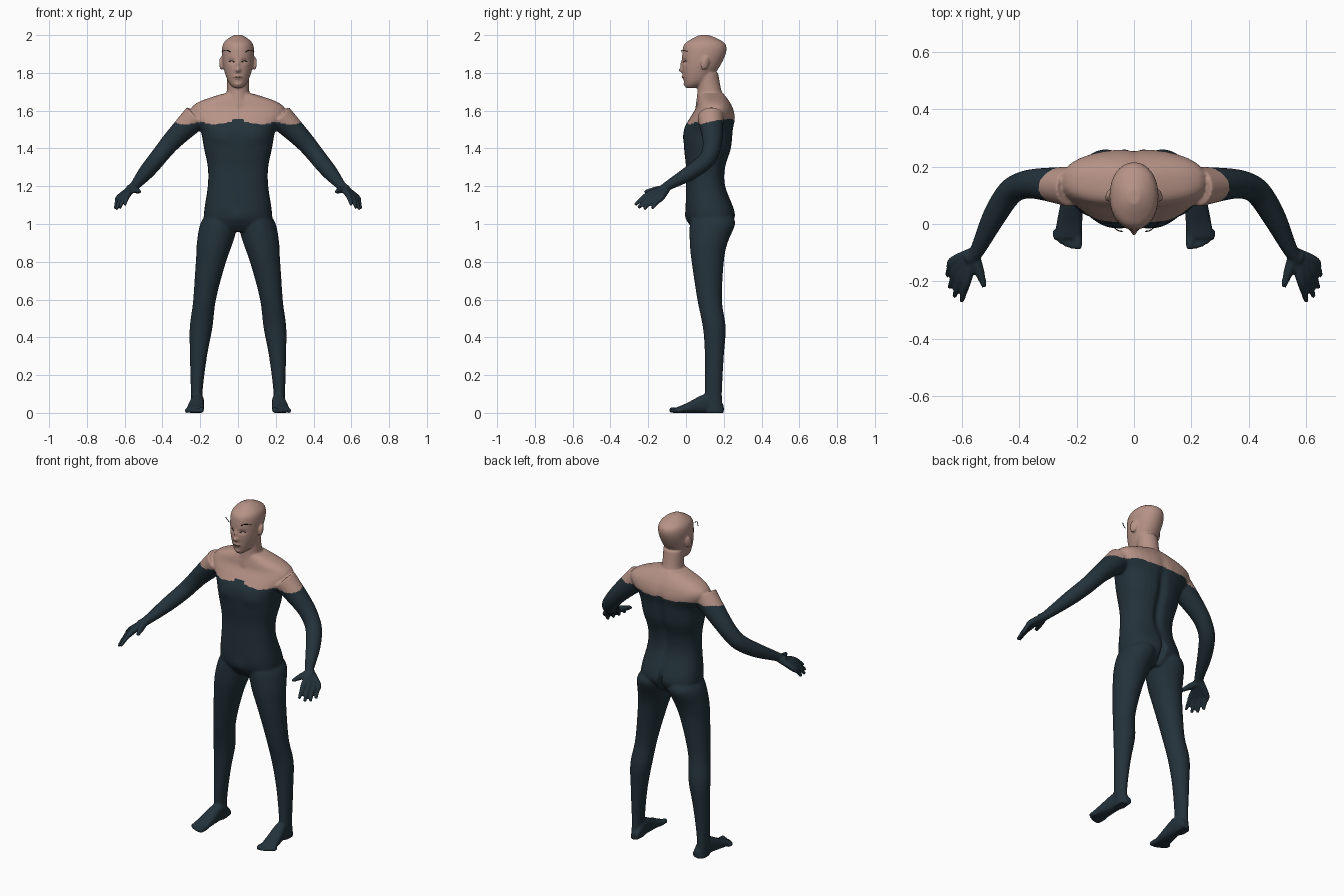
import bpy, bmesh, math
from mathutils import Vector, Matrix
from mathutils.bvhtree import BVHTree

cube = bpy.data.objects.get("Cube")
if cube:
    bpy.data.objects.remove(cube)


def material(name, *rgb):
    mat = bpy.data.materials.new(name)
    mat.use_nodes = True
    mat.diffuse_color = (*rgb, 1)
    shader = mat.node_tree.nodes["Principled BSDF"]
    shader.inputs["Base Color"].default_value = (*rgb, 1)
    shader.inputs["Roughness"].default_value = 0.7
    return mat


skin = material("skin", 0.47, 0.29, 0.24)
suit = material("dark_suit", 0.017, 0.032, 0.043)
black = material("brow_black", 0.01, 0.01, 0.01)
lip = material("lip_brown", 0.16, 0.07, 0.06)

bm = bmesh.new()


def refine(rows, steps=5):
    """Catmull-Rom interpolation between the rows of a station list."""
    last = len(rows) - 1
    result = []
    for i in range(last):
        before, start, end, after = rows[max(i - 1, 0)], rows[i], rows[i + 1], rows[min(i + 2, last)]
        for step in range(steps):
            t = step / steps
            result.append([b + t / 2 * (c - a + t * (2 * a - 5 * b + 4 * c - d + t * (3 * (b - c) + d - a)))
                           for a, b, c, d in zip(before, start, end, after)])
    return result + [list(rows[last])]


def signed_power(value, power):
    return math.copysign(abs(value) ** (2 / power), value)


def loft(rings, power=2, side=1, count=32):
    """Closed surface over rings of (centre, half axis, half axis)."""
    loops = []
    for centre, across, along in rings:
        loop = []
        for k in range(count):
            angle = math.tau * k / count
            point = (centre + across * signed_power(math.cos(angle), power)
                     + along * signed_power(math.sin(angle), power))
            loop.append(bm.verts.new((point.x * side, point.y, point.z)))
        loops.append(loop)
    faces = [bm.faces.new(loops[0]), bm.faces.new(loops[-1])]
    for lower, upper in zip(loops, loops[1:]):
        for k in range(count):
            after = (k + 1) % count
            faces.append(bm.faces.new((lower[k], lower[after], upper[after], upper[k])))
    bmesh.ops.recalc_face_normals(bm, faces=faces)


def column(rows, power=2, side=1, centre_x=lambda z: 0):
    """Upright part from rows of height, half width, front y, back y."""
    loft([(Vector((centre_x(z), (front + back) / 2, z)), Vector((width, 0, 0)),
           Vector((0, (back - front) / 2, 0)))
          for z, width, front, back in refine(rows)], power, side)


def tube(rows, side=1):
    """Round limb from rows of x, y, z, radius."""
    points = refine(rows)
    rings = []
    for i, (x, y, z, radius) in enumerate(points):
        ahead = Vector(points[min(i + 1, len(points) - 1)][:3])
        behind = Vector(points[max(i - 1, 0)][:3])
        direction = (ahead - behind).normalized()
        across = direction.cross(Vector((0.3, 0.2, 1))).normalized()
        rings.append((Vector((x, y, z)), across * radius, direction.cross(across) * radius))
    loft(rings, side=side)


# Torso with shoulders
column([(0.96, 0.09, 0.05, 0.2), (1, 0.17, 0.02, 0.24), (1.06, 0.18, 0, 0.26), (1.2, 0.16, 0, 0.21),
        (1.3, 0.16, 0, 0.21), (1.4, 0.18, -0.01, 0.24), (1.5, 0.2, -0.01, 0.25), (1.56, 0.24, 0.02, 0.26),
        (1.61, 0.25, 0.05, 0.25), (1.65, 0.2, 0.06, 0.23), (1.69, 0.08, 0.07, 0.2)], power=2.4)
# Neck
column([(1.62, 0.08, 0.05, 0.23), (1.7, 0.06, 0.06, 0.19), (1.8, 0.06, 0.06, 0.17)])
# Head
column([(1.72, 0.02, 0, 0.05), (1.75, 0.05, -0.01, 0.11), (1.82, 0.075, -0.02, 0.17), (1.9, 0.085, -0.02, 0.21),
        (1.95, 0.08, -0.01, 0.21), (1.98, 0.055, 0.03, 0.17), (2, 0.02, 0.07, 0.12)], power=2.1)

for side in (1, -1):
    # Leg, bowing outward towards the ankle
    column([(1.05, 0.08, 0.03, 0.24), (1, 0.1, 0.02, 0.26), (0.9, 0.095, 0.02, 0.22), (0.8, 0.08, 0.03, 0.2),
            (0.6, 0.06, 0.06, 0.19), (0.45, 0.06, 0.09, 0.21), (0.3, 0.045, 0.1, 0.2), (0.1, 0.03, 0.1, 0.19),
            (0, 0.03, 0.1, 0.2)], side=side, centre_x=lambda z: 0.22 - 0.12 * z * z)

    # Foot, from heel to ball: y, half width, height
    foot = [(0.2, 0.02, 0.04), (0.15, 0.03, 0.09), (0.1, 0.035, 0.1), (0, 0.045, 0.05), (-0.05, 0.045, 0.03)]
    loft([(Vector((0.225 - y / 10, y, height / 2)), Vector((width, 0, 0)), Vector((0, 0, height / 2)))
          for y, width, height in refine(foot)], power=2.6, side=side)

    # Toes, shrinking outward
    for toe in range(5):
        x = 0.195 + 0.019 * toe
        tip = 0.002 * toe * toe - 0.088
        radius = 0.011 if toe else 0.015
        tube([(x, -0.02, radius, radius), (x, tip + radius, radius, radius),
              (x, tip, radius, radius * 0.7)], side)

    # Arm
    tube([(0.22, 0.13, 1.57, 0.07), (0.34, 0.14, 1.45, 0.053), (0.4, 0.13, 1.38, 0.047),
          (0.44, 0.1, 1.33, 0.045), (0.49, 0.02, 1.27, 0.04), (0.55, -0.1, 1.2, 0.025),
          (0.58, -0.12, 1.18, 0.025)], side)

    # Fingers, fanned from index to little and fused into a palm
    wrist = Vector((0.56, -0.1, 1.19))
    for finger in range(4):
        fan = finger / 3
        reach = math.sin(math.pi * fan) * Vector((0.01, -0.015, -0.01))
        knuckle = Vector((0.58, -0.19, 1.16)).lerp(Vector((0.63, -0.13, 1.14)), fan)
        tip = Vector((0.6, -0.27, 1.1)).lerp(Vector((0.65, -0.18, 1.08)), fan) + reach
        middle = knuckle.lerp(tip, 0.5) + Vector((0, 0, 0.006))
        tube([(*wrist, 0.02), (*knuckle, 0.017), (*middle, 0.013), (*tip, 0.009)], side)

    # Thumb
    tube([(*wrist, 0.02), (0.54, -0.16, 1.18, 0.018), (0.52, -0.22, 1.17, 0.009)], side)

    # Ear
    turn = Matrix.Rotation(-0.25, 4, 'X') @ Matrix.Rotation(0.35 * side, 4, 'Z')
    place = Matrix.Translation((0.088 * side, 0.1, 1.85)) @ turn @ Matrix.Diagonal((0.01, 0.023, 0.036, 1))
    bmesh.ops.create_uvsphere(bm, u_segments=20, v_segments=12, radius=1, matrix=place)

# Fuse the parts into one soft surface
parts = bpy.data.meshes.new("body_parts")
bm.to_mesh(parts)
bm.free()
body = bpy.data.objects.new("body", parts)
bpy.context.collection.objects.link(body)
fuse = body.modifiers.new("fuse", 'REMESH')
fuse.mode = 'VOXEL'
fuse.voxel_size = 0.006
soften = body.modifiers.new("soften", 'SMOOTH')
soften.factor = 0.5
soften.iterations = 5
graph = bpy.context.evaluated_depsgraph_get()
fused = bpy.data.meshes.new_from_object(body.evaluated_get(graph))
body.modifiers.clear()
body.data = fused
bpy.data.meshes.remove(parts)


def relief(chosen, x, z, spread_x, spread_z, push):
    """Mirrored soft bump or hollow, pushed along y."""
    for v in chosen:
        v.co.y += push * math.exp(-((abs(v.co.x) - x) / spread_x) ** 2 - ((v.co.z - z) / spread_z) ** 2)


# Nose, eye sockets, eyelids, lips and chin
face = [v for v in fused.vertices if v.co.z > 1.7 and v.co.y < 0.05]
relief(face, 0, 1.815, 0.012, 0.012, -0.02)
relief(face, 0, 1.845, 0.008, 0.02, -0.01)
relief(face, 0.035, 1.862, 0.016, 0.011, 0.01)
relief(face, 0.034, 1.86, 0.01, 0.006, -0.004)
relief(face, 0, 1.778, 0.02, 0.01, -0.008)
relief(face, 0, 1.738, 0.02, 0.01, -0.006)

# Chest, spine groove and cleft of the seat
trunk = [v for v in fused.vertices if v.co.z < 1.7 and abs(v.co.x) < 0.2]
chest = [v for v in trunk if v.co.y < 0.09]
back = [v for v in trunk if v.co.y > 0.15]
relief(chest, 0.09, 1.46, 0.06, 0.04, -0.008)
relief(chest, 0, 1.03, 0.04, 0.04, -0.008)
relief(back, 0, 1.35, 0.025, 0.2, -0.02)
relief(back, 0, 1.02, 0.012, 0.06, -0.035)

# Suit below a ragged neckline that rises at the back, skin above
fused.materials.clear()
fused.materials.append(skin)
fused.materials.append(suit)
for polygon in fused.polygons:
    x, y, z = polygon.center
    neckline = 1.533 + 0.2 * min(max(y - 0.1, 0), 0.1) + 0.005 * math.sin(37 * abs(x) + 8 * y)
    if abs(x) < 0.035 and y < 0.1:
        neckline = 1.554
    polygon.material_index = int(z < neckline)
    polygon.use_smooth = True

surface = BVHTree.FromPolygons([v.co for v in fused.vertices], [p.vertices for p in fused.polygons])


def line(name, points, mat, on_skin=True):
    """Thin painted line, laid on the face where asked."""
    curve = bpy.data.curves.new(name, 'CURVE')
    curve.dimensions = '3D'
    curve.bevel_depth = 0.002
    curve.bevel_resolution = 2
    curve.use_fill_caps = True
    curve.materials.append(mat)
    spline = curve.splines.new('POLY')
    rows = refine(points)
    spline.points.add(len(rows) - 1)
    for point, (x, y, z) in zip(spline.points, rows):
        if on_skin:
            y = surface.ray_cast(Vector((x, -1, z)), Vector((0, 1, 0)))[0].y
        point.co = (x, y, z, 1)
    bpy.context.collection.objects.link(bpy.data.objects.new(name, curve))


for side, label in ((1, "left"), (-1, "right")):
    line(label + "_eyebrow", [(0.04 * side, -0.026, 1.91), (0.06 * side, -0.02, 1.92), (0.085 * side, 0.006, 1.914)],
         black, on_skin=False)
    line(label + "_eyelashes", [(0.02 * side, 0, 1.857), (0.035 * side, 0, 1.864), (0.05 * side, 0, 1.858)], black)
line("mouth", [(-0.022, 0, 1.776), (0, 0, 1.779), (0.022, 0, 1.776)], lip)
